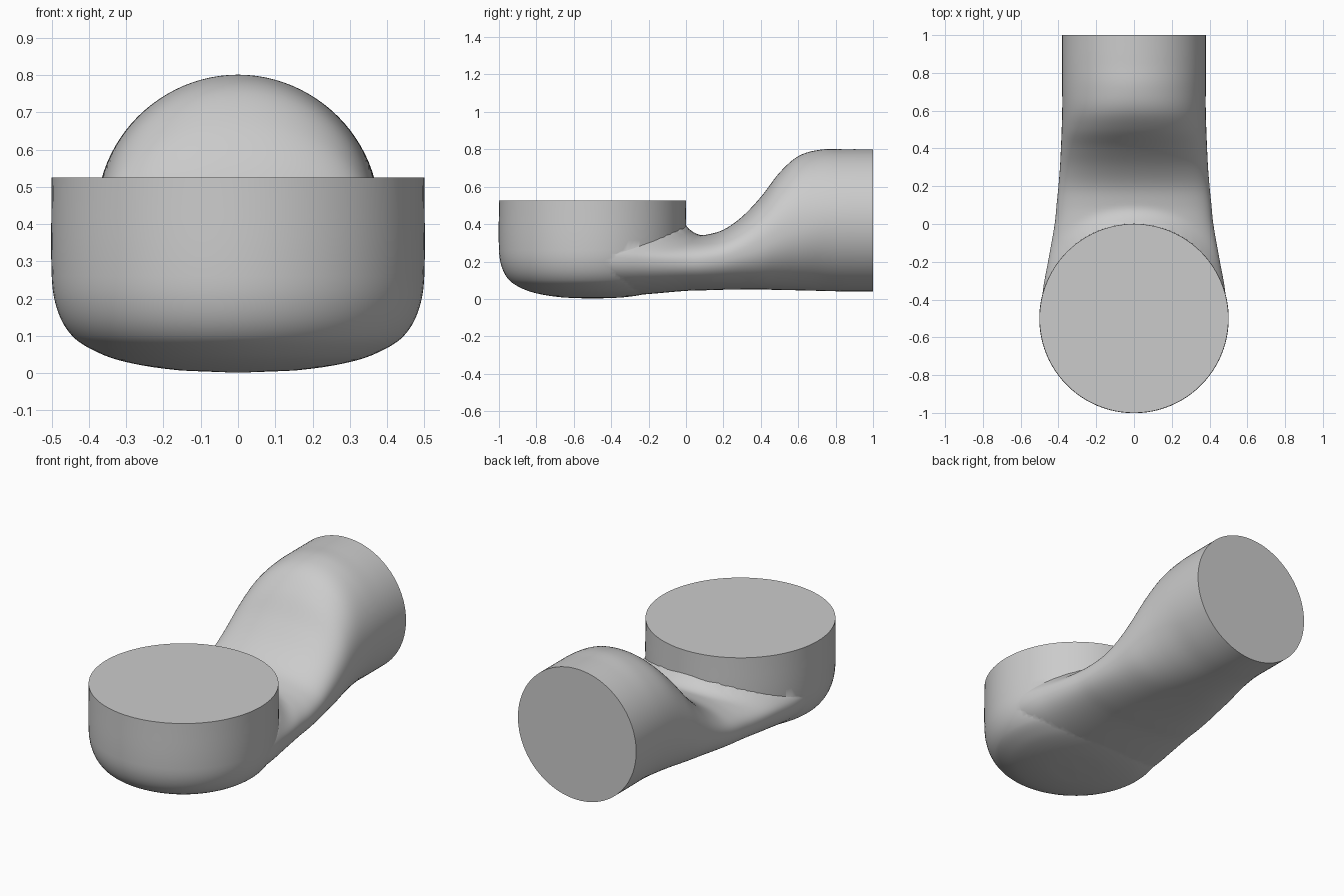
import bpy, bmesh, math
from mathutils import Vector

cube = bpy.data.objects.get("Cube")
if cube:
    bpy.data.objects.remove(cube)

grey = bpy.data.materials.new("plain_grey")
grey.use_nodes = True
colour = (0.6, 0.6, 0.6, 1)
grey.diffuse_color = colour
grey.node_tree.nodes["Principled BSDF"].inputs["Base Color"].default_value = colour

SIDES = 96
CUP_Y, CUP_R = -0.5, 0.5


def loft(name, rings):
    """Skin a stack of equal rings and cap both ends."""
    bm = bmesh.new()
    loops = [[bm.verts.new(p) for p in ring] for ring in rings]
    for a, b in zip(loops, loops[1:]):
        for i in range(SIDES):
            j = (i + 1) % SIDES
            bm.faces.new((a[i], a[j], b[j], b[i]))
    bm.faces.new(loops[0])
    bm.faces.new(loops[-1])
    bmesh.ops.recalc_face_normals(bm, faces=bm.faces)
    mesh = bpy.data.meshes.new(name)
    bm.to_mesh(mesh)
    bm.free()
    mesh.materials.append(grey)
    obj = bpy.data.objects.new(name, mesh)
    bpy.context.collection.objects.link(obj)
    return obj


def smooth_rows(keys, steps):
    """Pass a smooth curve through rows of values, the first being position."""
    def slope(i):
        a, b = keys[max(i - 1, 0)], keys[min(i + 1, len(keys) - 1)]
        return [(q - p) / (b[0] - a[0]) for p, q in zip(a, b)]
    for i in range(len(keys) - 1):
        a, b, h = keys[i], keys[i + 1], keys[i + 1][0] - keys[i][0]
        for s in range(steps):
            t = s / steps
            row = [p * (1 + 2 * t) * (1 - t) ** 2 + q * t * t * (3 - 2 * t)
                   + h * (m * t * (1 - t) ** 2 - n * t * t * (1 - t))
                   for p, q, m, n in zip(a, b, slope(i), slope(i + 1))]
            yield row
    yield keys[-1]


def power(v, e):
    return math.copysign(abs(v) ** e, v)


# Round cup: height and radius, from rounded base to flat top
cup_profile = [(0.002, 0.02), (0.008, 0.16), (0.03, 0.3), (0.06, 0.385), (0.1, 0.445),
               (0.17, 0.485), (0.26, 0.5), (0.525, 0.5)]
cup_rings = []
for z, r in smooth_rows(cup_profile, 5):
    cup_rings.append([(r * math.cos(i * math.tau / SIDES),
                       CUP_Y + r * math.sin(i * math.tau / SIDES), z)
                      for i in range(SIDES)])
cup = loft("cup_body", cup_rings)

# Neck: position, half width, underside, widest height, top, squareness
neck_keys = [
    (-0.5, 0.49, 0.012, 0.24, 0.31, 2.3),
    (-0.35, 0.482, 0.016, 0.22, 0.31, 2.3),
    (-0.2, 0.455, 0.026, 0.21, 0.32, 2.3),
    (0, 0.42, 0.043, 0.2, 0.335, 2.3),
    (0.1, 0.41, 0.046, 0.205, 0.342, 2.3),
    (0.2, 0.4, 0.049, 0.22, 0.37, 2.3),
    (0.3, 0.392, 0.05, 0.25, 0.44, 2.3),
    (0.4, 0.387, 0.05, 0.29, 0.545, 2.3),
    (0.5, 0.383, 0.048, 0.34, 0.675, 2.2),
    (0.6, 0.38, 0.046, 0.38, 0.763, 2.1),
    (0.72, 0.38, 0.043, 0.41, 0.798, 2),
    (0.85, 0.38, 0.04, 0.42, 0.8, 2),
    (1, 0.38, 0.04, 0.42, 0.8, 2),
]
neck_rings = []
for y, w, low, mid, top, square in smooth_rows(neck_keys, 6):
    ring = []
    for i in range(SIDES):
        a = i * math.tau / SIDES
        c, s = power(math.cos(a), 2 / square), power(math.sin(a), 2 / square)
        x = w * c
        z = mid + s * (top - mid if s > 0 else mid - low)
        # Soft fillet where the neck meets the cup wall
        gap = max(0, Vector((x, y - CUP_Y)).length - CUP_R)
        if s > 0 and gap < 0.1:
            z += 0.055 * s * (1 - gap / 0.1) ** 2
        ring.append((x, y, z))
    neck_rings.append(ring)
neck = loft("neck_cutter", neck_rings)

# Fuse both parts into one solid
union = cup.modifiers.new("fuse", "BOOLEAN")
union.operation = "UNION"
union.solver = "EXACT"
union.object = neck
bpy.context.view_layer.objects.active = cup
cup.select_set(True)
bpy.ops.object.modifier_apply(modifier=union.name)
bpy.data.objects.remove(neck)
bpy.ops.object.shade_smooth_by_angle(angle=math.radians(40))
